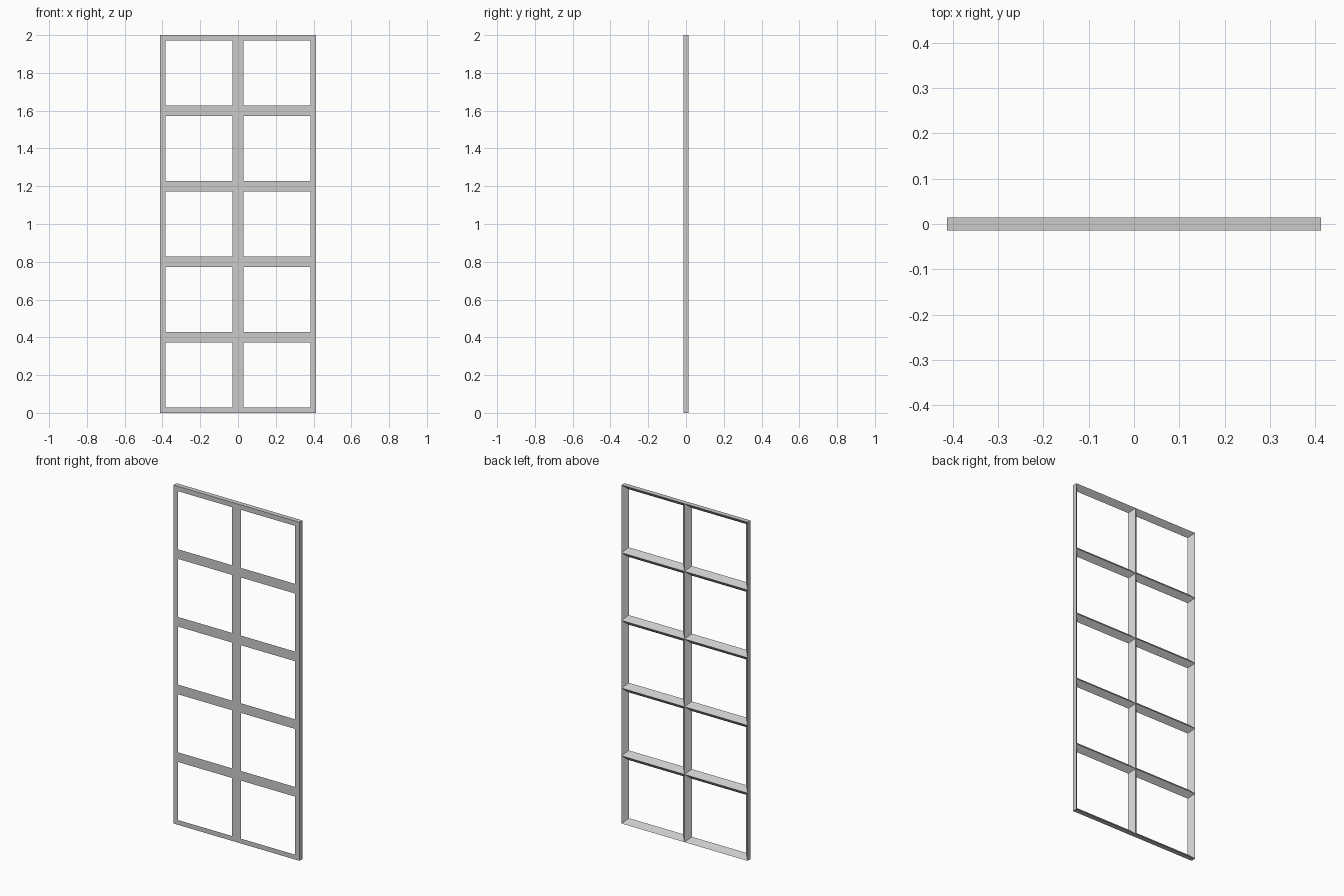
import bpy
import bmesh

cube = bpy.data.objects.get("Cube")
if cube:
    bpy.data.objects.remove(cube, do_unlink=True)

COLUMNS, ROWS = 2, 5
WIDTH, HEIGHT = 0.824, 2.0
BEVEL = 0.0285              # width of the chamfer around each opening
FRONT, BACK = -0.0142, 0.0142

# Single flat colour
grey = bpy.data.materials.new("light grey")
grey.use_nodes = True
colour = (0.6, 0.6, 0.6, 1)
grey.diffuse_color = colour
grey.node_tree.nodes["Principled BSDF"].inputs["Base Color"].default_value = colour


def rectangle(bm, x0, x1, z0, z1, y, inset=0):
    """Four corner vertices, anticlockwise from the lower left."""
    a, b, c, d = x0 + inset, x1 - inset, z0 + inset, z1 - inset
    return [bm.verts.new((x, y, z)) for x, z in ((a, c), (b, c), (b, d), (a, d))]


def bridge(bm, first, second, side):
    n = (side + 1) % 4
    bm.faces.new((first[side], first[n], second[n], second[side]))


# Window lattice: flat front, openings flaring to sharp ridges at the back
bm = bmesh.new()
cell_w, cell_h = WIDTH / COLUMNS, HEIGHT / ROWS
for col in range(COLUMNS):
    for row in range(ROWS):
        x0, z0 = col * cell_w - WIDTH / 2, row * cell_h
        cell = (x0, x0 + cell_w, z0, z0 + cell_h)
        outline = rectangle(bm, *cell, FRONT)
        opening = rectangle(bm, *cell, FRONT, BEVEL)
        ridge = rectangle(bm, *cell, BACK)
        # Outer walls only where the cell borders the rim
        on_rim = (row == 0, col == COLUMNS - 1, row == ROWS - 1, col == 0)
        for side in range(4):
            bridge(bm, outline, opening, side)
            bridge(bm, opening, ridge, side)
            if on_rim[side]:
                bridge(bm, ridge, outline, side)

bmesh.ops.remove_doubles(bm, verts=bm.verts[:], dist=0.0001)
bmesh.ops.recalc_face_normals(bm, faces=bm.faces[:])
mesh = bpy.data.meshes.new("window_lattice")
bm.to_mesh(mesh)
bm.free()
mesh.materials.append(grey)
lattice = bpy.data.objects.new("window_lattice", mesh)
bpy.context.collection.objects.link(lattice)
